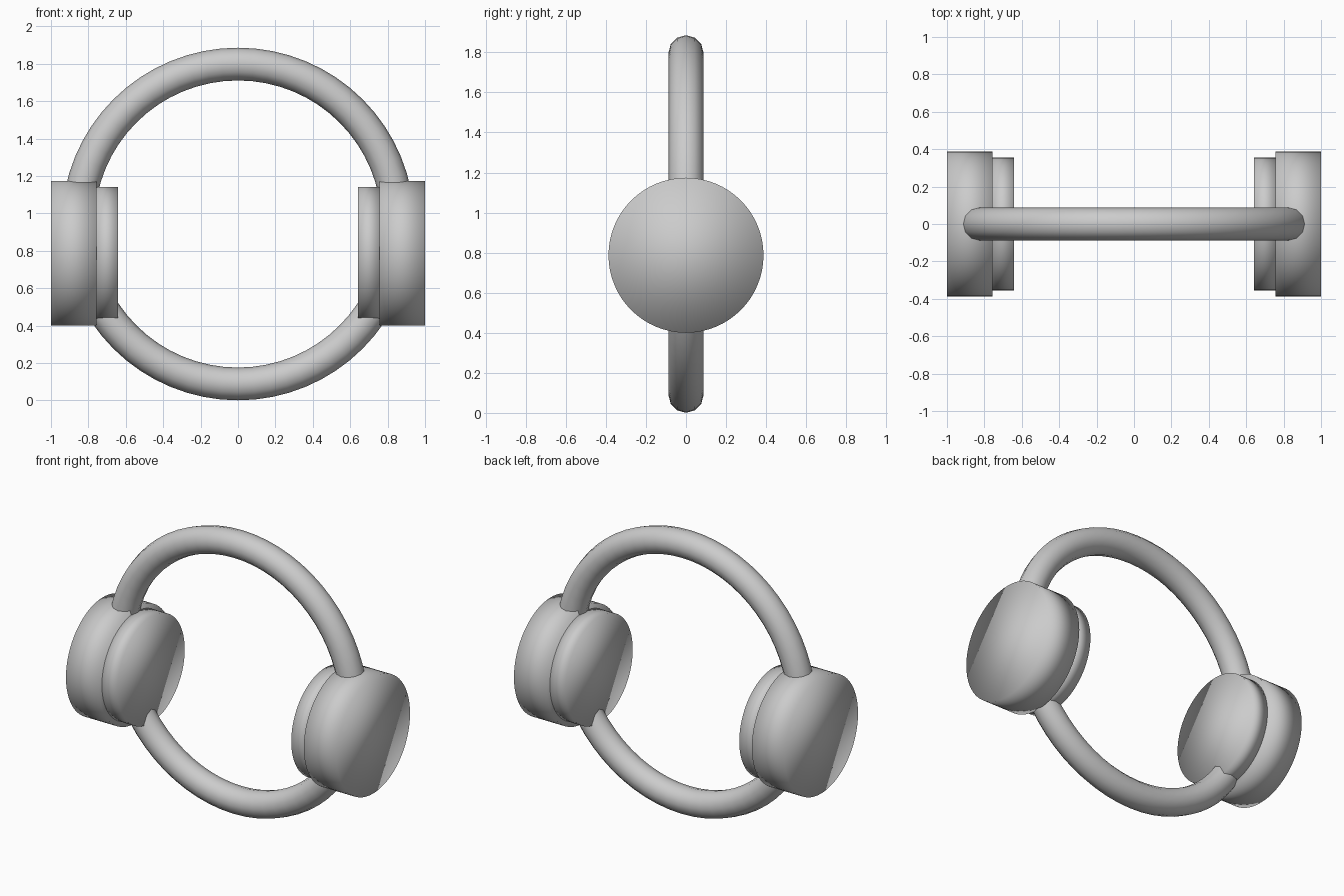
import bpy
from math import pi

default = bpy.data.objects.get("Cube")
if default:
    bpy.data.objects.remove(default, do_unlink=True)

# One plain grey for every part
grey = bpy.data.materials.new("light_grey")
grey.use_nodes = True
colour = (0.6, 0.6, 0.6, 1)
grey.diffuse_color = colour
grey.node_tree.nodes["Principled BSDF"].inputs["Base Color"].default_value = colour


def finish(name):
    obj = bpy.context.object
    obj.name = obj.data.name = name
    obj.data.materials.append(grey)
    # The soft look runs across the rims and end caps too
    bpy.ops.object.shade_smooth()
    return obj


def disc(name, x_near, x_far, radius):
    """Round drum lying along x between two positions."""
    bpy.ops.mesh.primitive_cylinder_add(
        vertices=64, radius=radius, depth=abs(x_far - x_near),
        location=((x_near + x_far) / 2, 0, CUP_Z), rotation=(0, pi / 2, 0))
    return finish(name)


CUP_Z = 0.787

# Full hoop that forms the headband
bpy.ops.mesh.primitive_torus_add(
    major_radius=0.855, minor_radius=0.0875, major_segments=64,
    minor_segments=12, location=(0, 0, 0.943), rotation=(pi / 2, 0, 0))
finish("headband_ring")

# Ear cups with thinner cushions facing inwards
for side, s in (("left", 1), ("right", -1)):
    disc(side + "_ear_cup", s * 0.757, s * 1.0, 0.387)
    disc(side + "_ear_cushion", s * 0.642, s * 0.76, 0.355)
